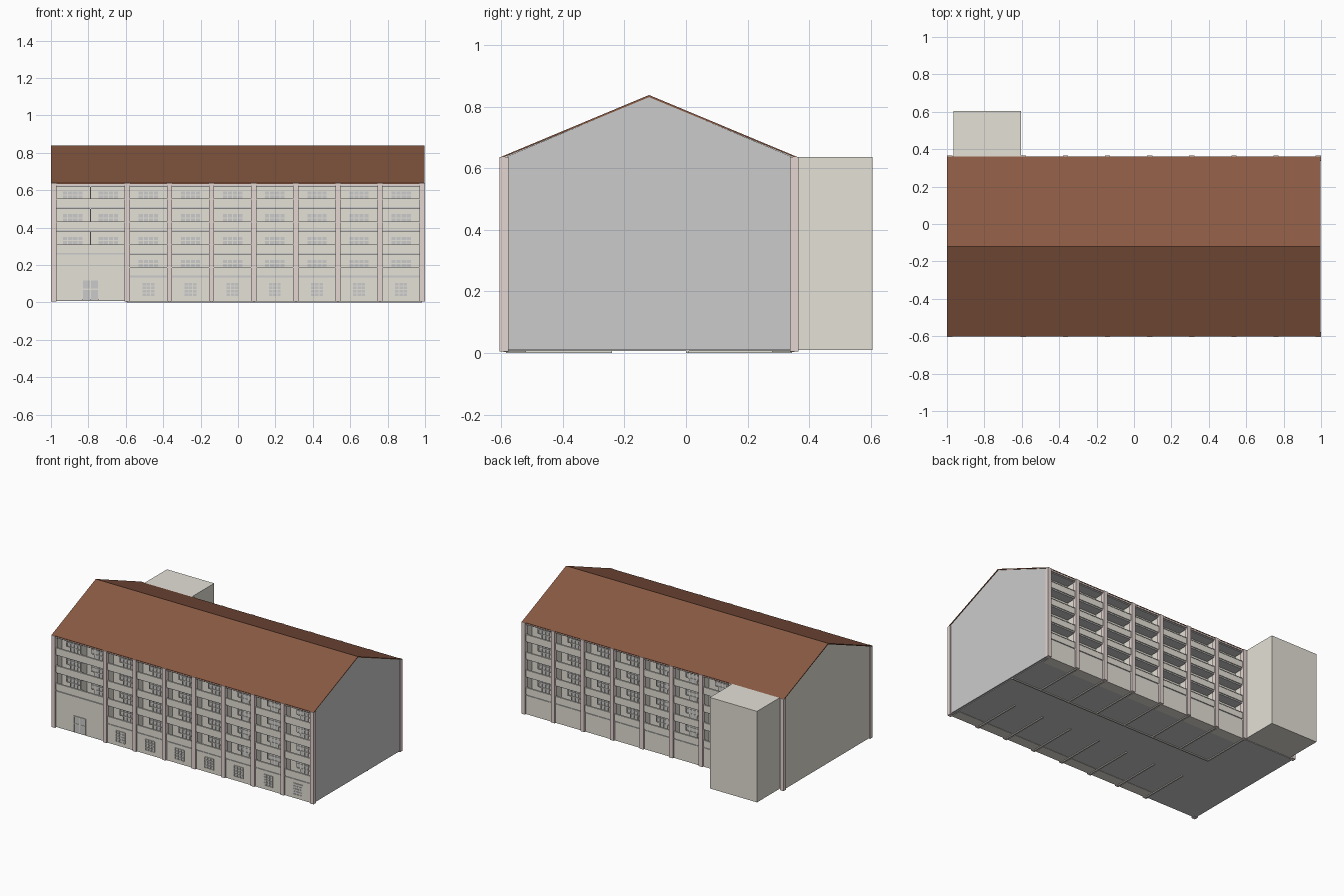
import bpy, bmesh

if "Cube" in bpy.data.objects:
    bpy.data.objects.remove(bpy.data.objects["Cube"])

CY = -0.12          # ridge line / mirror plane between the two long facades
HALF = 0.485        # from ridge line to pilaster face


def material(name, rgb):
    m = bpy.data.materials.new(name)
    m.diffuse_color = (*rgb, 1)
    m.use_nodes = True
    m.node_tree.nodes["Principled BSDF"].inputs["Base Color"].default_value = m.diffuse_color
    return m


TAN = material("tan_plaster", (0.78, 0.75, 0.68))
PINK = material("pink_pilaster", (0.78, 0.67, 0.64))
ROOF = material("brown_roof", (0.25, 0.10, 0.055))


def finish(name, bm, mat):
    bmesh.ops.recalc_face_normals(bm, faces=bm.faces)
    me = bpy.data.meshes.new(name)
    bm.to_mesh(me)
    bm.free()
    if mat:
        me.materials.append(mat)
    ob = bpy.data.objects.new(name, me)
    bpy.context.collection.objects.link(ob)
    return ob


def boxes(name, items, mat=None):
    """One object out of boxes given as x0, x1, y0, y1, z0, z1."""
    bm = bmesh.new()
    for x0, x1, y0, y1, z0, z1 in items:
        vs = bmesh.ops.create_cube(bm, size=1)["verts"]
        for v in vs:
            v.co.x = x1 if v.co.x > 0 else x0
            v.co.y = max(y0, y1) if v.co.y > 0 else min(y0, y1)
            v.co.z = z1 if v.co.z > 0 else z0
    return finish(name, bm, mat)


def prism(name, profile, x0, x1, mat=None):
    """Extrude a y-z outline along x."""
    bm = bmesh.new()
    face = bm.faces.new([bm.verts.new((x0, y, z)) for y, z in profile])
    new = bmesh.ops.extrude_face_region(bm, geom=[face])["geom"]
    bmesh.ops.translate(bm, vec=(x1 - x0, 0, 0),
                        verts=[g for g in new if isinstance(g, bmesh.types.BMVert)])
    return finish(name, bm, mat)


def at(s, x0, x1, d0, d1, z0, z1):
    """Box at depth d behind the pilaster face; s=-1 front, s=1 back."""
    return (x0, x1, CY + s * (HALF - d0), CY + s * (HALF - d1), z0, z1)


# layout
PX = [-0.985] + [-0.592 + 0.2253 * i for i in range(8)]
PW = 0.014
BAYS = list(zip(PX[:-1], PX[1:]))
FLOORS = [0.14 + 0.122 * k for k in range(4)]
REC = 0.085

# gable ends and roof
gable = [(-0.592, 0.01), (0.352, 0.01), (0.352, 0.634), (CY, 0.832), (-0.592, 0.634)]
prism("right_gable_wall", gable, 0.982, 0.994)
prism("left_gable_wall", gable, -0.994, -0.982, TAN)
prism("roof", [(CY - 0.481, 0.632), (CY, 0.831), (CY + 0.481, 0.632),
               (CY + 0.481, 0.637), (CY, 0.838), (CY - 0.481, 0.637)], -1, 0.998, ROOF)

# inner building behind the loggias, stair tower
boxes("core_walls", [(-0.983, 0.983, CY - HALF + REC, CY + HALF - REC, 0.012, 0.63)], TAN)
boxes("stair_tower", [(-0.965, -0.605, 0.34, 0.605, 0.01, 0.637)], TAN)

# base slab and the wall footings under it
boxes("base_slab", [(-0.985, 0.985, -0.59, 0.35, 0.006, 0.012)])
foot = [(x - 0.005, x + 0.005, y0, y1, 0, 0.008)
        for x in PX[1:-1] for y0, y1 in ((-0.585, -0.24), (0.0, 0.345))]
foot.append((-0.597, 0.985, 0.0, 0.01, 0, 0.008))
boxes("wall_footings", foot, TAN)

for s, side in ((-1, "front"), (1, "back")):
    # pilasters and eaves beam
    boxes(side + "_pilasters", [at(s, x - PW, x + PW, 0, 0.028, 0.005, 0.637) for x in PX], PINK)
    boxes(side + "_eaves_beam", [at(s, -0.985, 0.985, 0.008, 0.02, 0.624, 0.634)], PINK)

    walls, parapets, slabs, frames, glass, rims = [], [], [], [], [], []
    # cross walls between loggias
    for x in PX:
        walls.append(at(s, x - 0.006, x + 0.006, 0.02, REC, 0.012, 0.63))

    for i, (a, b) in enumerate(BAYS):
        a, b = a + PW - 0.002, b - PW + 0.002
        wide = i == 0
        if wide and s > 0:      # blank wall behind the stair tower
            walls.append(at(s, a, b, 0.014, REC, 0.01, 0.63))
            continue
        # ground floor wall
        walls.append(at(s, a, b, 0.012, REC, 0.004 if not wide else 0.012,
                        0.255 if wide else 0.134))
        # centres of the windows in this bay
        mid = (a + b) / 2
        centres = [mid - 0.095, mid + 0.095] if wide else [mid]
        for z in FLOORS[1 if wide else 0:]:
            slabs.append(at(s, a, b, 0.016, REC, z - 0.006, z + 0.006))
            parapets.append(at(s, a, b, 0.01, 0.018, z + 0.003, z + 0.047))
            rims.append(at(s, a, b, 0.008, 0.02, z + 0.044, z + 0.048))
            if wide:            # screen between the two loggias
                walls.append(at(s, mid - 0.003, mid + 0.003, 0.018, REC, z, z + 0.116))
            # balcony door with a window on each side
            for c in centres:
                top, low, door = z + 0.09, z + 0.04, z + 0.008
                w, h = 0.054, 0.027
                d0, d1 = REC - 0.007, REC + 0.002
                glass += [at(s, c - w, c + w, REC - 0.003, REC + 0.002, low, top),
                          at(s, c - h, c + h, REC - 0.003, REC + 0.002, door, top)]
                t = 0.0025
                for x in (-w, w):
                    frames.append(at(s, c + x - t, c + x + t, d0, d1, low, top))
                for x in (-h, 0, h):
                    frames.append(at(s, c + x - t, c + x + t, d0, d1, door, top))
                for zz in (low, top, low + 0.028):
                    frames.append(at(s, c - w, c + w, d0, d1, zz - t, zz + t))
        # ceiling of the top loggia
        slabs.append(at(s, a, b, 0.016, REC, 0.618, 0.63))
        # latticed ground floor windows
        if s < 0 and not wide:
            w, z0, z1 = 0.034, 0.032, 0.106
            glass.append(at(s, mid - w, mid + w, 0.0105, 0.014, z0, z1))
            for k in range(4):
                x = mid - w + k * 2 * w / 3
                frames.append(at(s, x - 0.002, x + 0.002, 0.007, 0.013, z0, z1))
            for k in range(5):
                zz = z0 + k * (z1 - z0) / 4
                frames.append(at(s, mid - w, mid + w, 0.007, 0.013, zz - 0.002, zz + 0.002))

    boxes(side + "_walls", walls, TAN)
    boxes(side + "_parapets", parapets, TAN)
    boxes(side + "_parapet_caps", rims, TAN)
    boxes(side + "_loggia_slabs", slabs)
    boxes(side + "_window_frames", frames, TAN)
    boxes(side + "_window_glass", glass)

# entrance door
boxes("entrance_door", [at(-1, -0.832, -0.745, 0.009, 0.014, 0.014, 0.12)])
boxes("entrance_frame", [at(-1, x - 0.003, x + 0.003, 0.006, 0.013, 0.014, 0.122)
                         for x in (-0.832, -0.788, -0.745)]
      + [at(-1, -0.835, -0.742, 0.006, 0.013, z - 0.003, z + 0.003) for z in (0.07, 0.12)], TAN)
